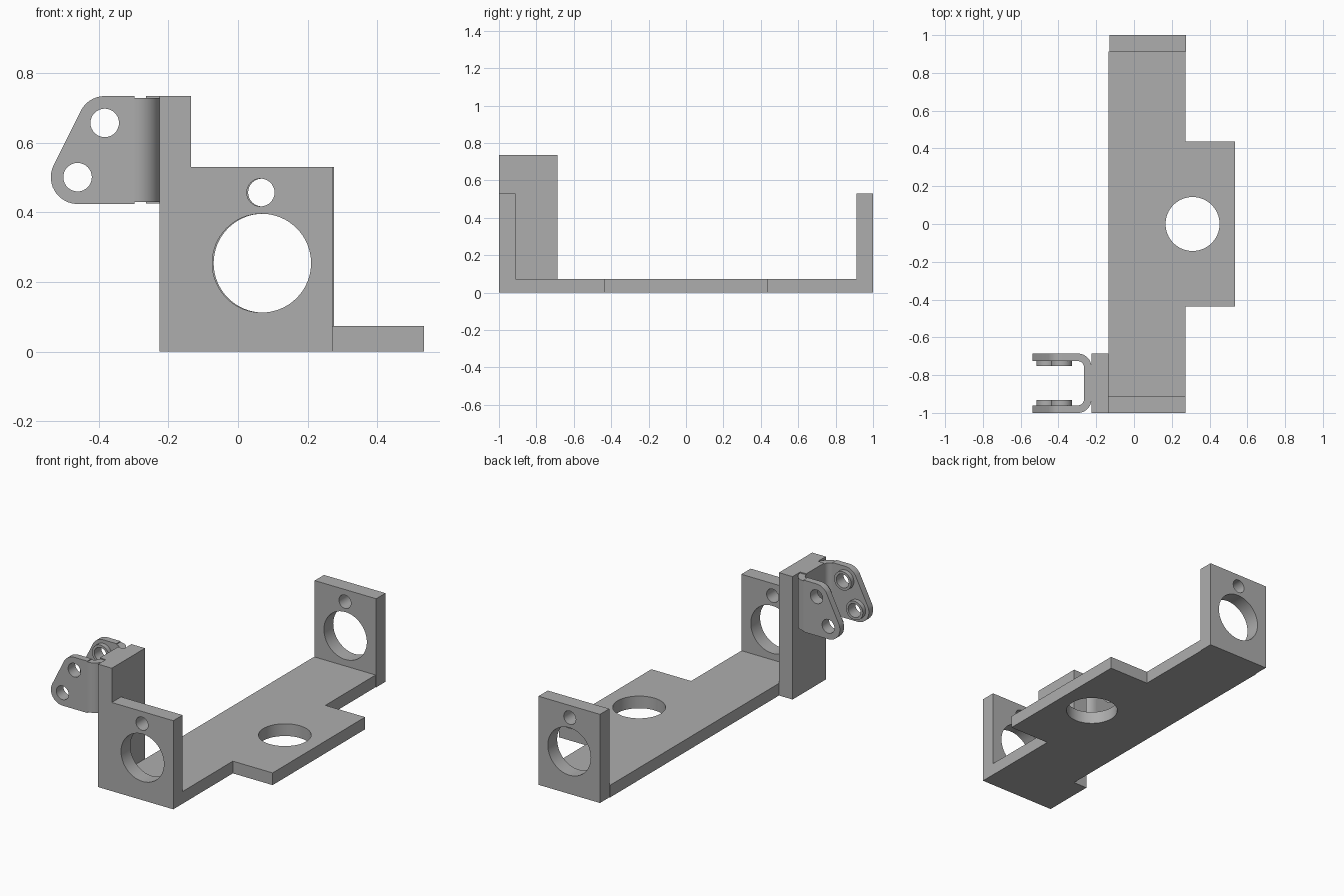
import bpy, bmesh
from math import cos, sin, radians

cube = bpy.data.objects.get("Cube")
if cube:
    bpy.data.objects.remove(cube)

grey = bpy.data.materials.new("plain grey")
grey.use_nodes = True
color = (0.42, 0.42, 0.42, 1)
grey.diffuse_color = color
grey.node_tree.nodes["Principled BSDF"].inputs["Base Color"].default_value = color


def arc(cx, cy, r, start, end, steps=12):
    angles = [radians(start + (end - start) * i / steps) for i in range(steps + 1)]
    return [(cx + r * cos(a), cy + r * sin(a)) for a in angles]


def circle(cx, cy, r, steps=64):
    return arc(cx, cy, r, 0, 360, steps)[:-1]


def rect(a0, a1, b0, b1):
    return [(a0, b0), (a1, b0), (a1, b1), (a0, b1)]


def plate(name, axis, low, high, outline, holes=()):
    """Extrude a flat outline with holes along y (outline in xz) or z (outline in xy)."""
    def place(u, v, d):
        return (u, d, v) if axis == "y" else (u, v, d)
    bm = bmesh.new()
    edges = []
    for loop in [outline, *holes]:
        verts = [bm.verts.new(place(u, v, low)) for u, v in loop]
        edges += [bm.edges.new((verts[i - 1], verts[i])) for i in range(len(verts))]
    bmesh.ops.triangle_fill(bm, edges=edges, use_beauty=True, normal=place(0, 0, 1))
    grown = bmesh.ops.extrude_face_region(bm, geom=bm.faces[:], use_keep_orig=True)
    top = [g for g in grown["geom"] if isinstance(g, bmesh.types.BMVert)]
    bmesh.ops.translate(bm, verts=top, vec=place(0, 0, high - low))
    bmesh.ops.recalc_face_normals(bm, faces=bm.faces[:])
    mesh = bpy.data.meshes.new(name)
    bm.to_mesh(mesh)
    bm.free()
    mesh.materials.append(grey)
    obj = bpy.data.objects.new(name, mesh)
    bpy.context.collection.objects.link(obj)
    bpy.ops.object.select_all(action="DESELECT")
    obj.select_set(True)
    bpy.context.view_layer.objects.active = obj
    bpy.ops.object.shade_smooth_by_angle(angle=radians(30))
    return obj


# Base plate with a side tab and round opening
LEFT, RIGHT, TAB, TAB_Y, WALL = -0.135, 0.272, 0.535, 0.437, 0.912
base_outline = [(LEFT, -WALL), (RIGHT, -WALL), (RIGHT, -TAB_Y), (TAB, -TAB_Y),
                (TAB, TAB_Y), (RIGHT, TAB_Y), (RIGHT, WALL), (LEFT, WALL)]
plate("base_plate", "z", 0, 0.073, base_outline, [circle(0.31, 0, 0.143)])

# Upright end walls, each with a large and a small hole
for name, y0, y1, shift in (("front_wall", -1, -WALL, 0), ("back_wall", WALL, 1, 0.004)):
    plate(name, "y", y0, y1, rect(LEFT + shift, RIGHT + shift, 0, 0.53),
          [circle(0.068 + shift, 0.254, 0.142), circle(0.065 + shift, 0.457, 0.04, 32)])

# Side post
POST_X, POST_BACK = -0.225, -0.686
plate("side_post", "z", 0, 0.735, rect(POST_X, LEFT, -1, POST_BACK))

# Folded clevis bracket: web, two bends, two ears with bosses
THICK, BEND, EAR_X = 0.04, 0.072, -0.297
plate("bracket_web", "z", 0.425, 0.735,
      rect(POST_X - THICK, POST_X, -1 + BEND, POST_BACK - BEND))

upper, lower, corner = (-0.383, 0.657), (-0.461, 0.501), 0.077
ear_outline = ([(EAR_X, lower[1] - corner), (EAR_X, upper[1] + corner)]
               + arc(*upper, corner, 90, 153.5) + arc(*lower, corner, 153.5, 270))
for side, outer, inward in (("front", -1, 1), ("back", POST_BACK, -1)):
    inner = outer + inward * THICK
    pivot = outer + inward * BEND
    bend = (arc(EAR_X, pivot, BEND, -90 * inward, 0)
            + arc(EAR_X, pivot, BEND - THICK, 0, -90 * inward))
    plate(side + "_bend", "z", 0.43, 0.729, bend)
    plate(side + "_ear", "y", outer, inner, ear_outline,
          [circle(*upper, 0.041, 32), circle(*lower, 0.041, 32)])
    for label, center in (("upper", upper), ("lower", lower)):
        plate(f"{side}_{label}_boss", "y", inner, inner + inward * 0.027,
              circle(*center, 0.056, 32), [circle(*center, 0.041, 32)])
